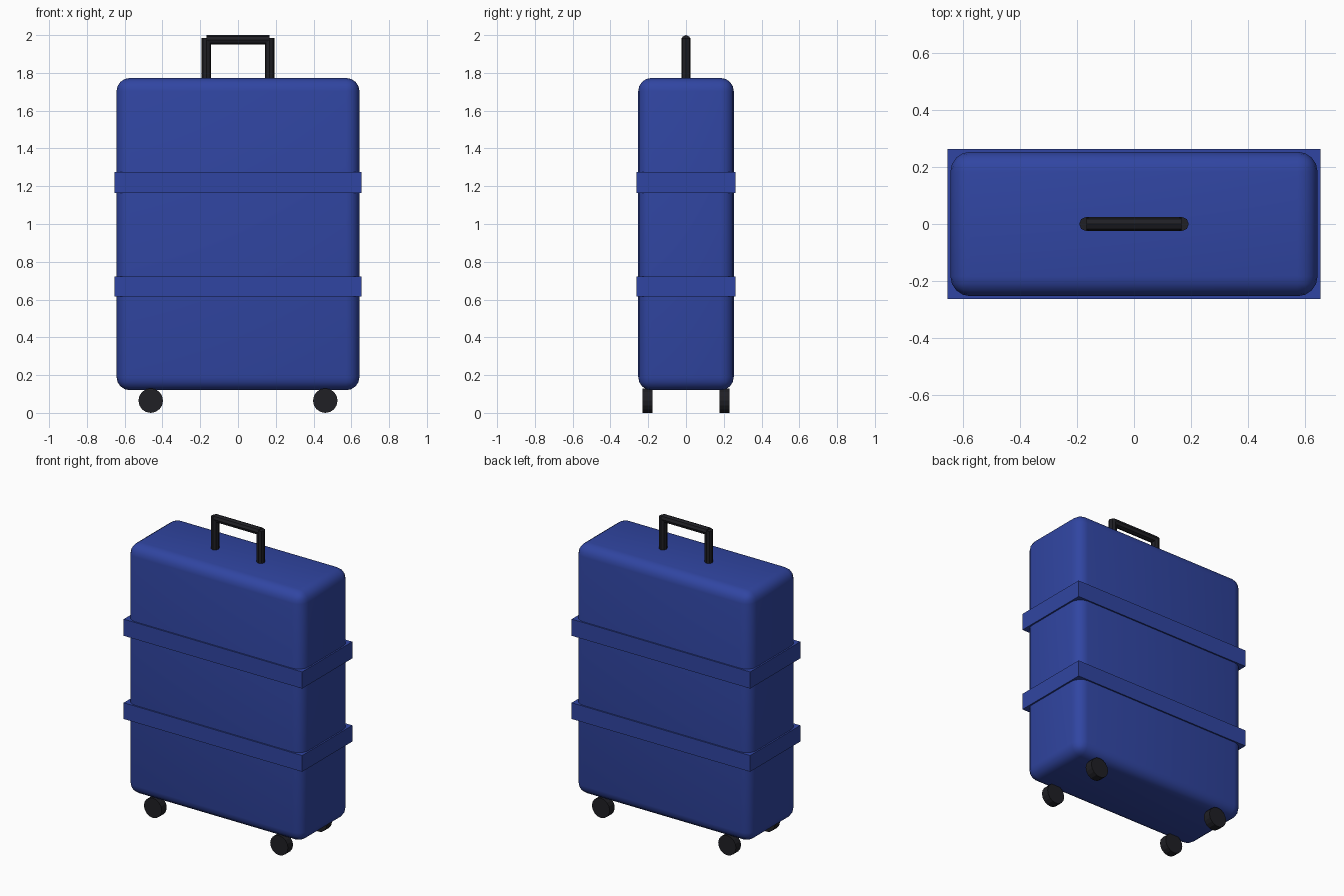
import bpy
import math

cube = bpy.data.objects.get("Cube")
if cube:
    bpy.data.objects.remove(cube, do_unlink=True)


def make_material(name, rgb):
    mat = bpy.data.materials.new(name)
    mat.use_nodes = True
    mat.diffuse_color = (*rgb, 1)
    bsdf = next(n for n in mat.node_tree.nodes if n.type == "BSDF_PRINCIPLED")
    bsdf.inputs["Base Color"].default_value = (*rgb, 1)
    return mat


BLUE = make_material("blue shell", (0.03, 0.06, 0.36))
BLACK = make_material("black plastic", (0.014, 0.014, 0.018))


def box(name, half_x, half_y, low, high, mat):
    bpy.ops.mesh.primitive_cube_add(size=2, location=(0, 0, (low + high) / 2))
    obj = bpy.context.object
    obj.name = name
    obj.scale = (half_x, half_y, (high - low) / 2)
    bpy.ops.object.transform_apply(location=False, rotation=False, scale=True)
    obj.data.materials.append(mat)
    return obj


def cylinder(name, radius, length, location, sides, rotation=(0, 0, 0)):
    bpy.ops.mesh.primitive_cylinder_add(vertices=sides, radius=radius, depth=length,
                                        location=location, rotation=rotation)
    obj = bpy.context.object
    obj.name = name
    obj.data.materials.append(BLACK)
    return obj


# Rounded case
case = box("case", 0.643, 0.253, 0.12, 1.773, BLUE)
bevel = case.modifiers.new("rounded edges", "BEVEL")
bevel.width = 0.07
bevel.segments = 4
bpy.ops.object.modifier_apply(modifier=bevel.name)
bpy.ops.object.shade_smooth_by_angle(angle=math.radians(30))

# Square-cornered bands around the case
box("lower_band", 0.653, 0.262, 0.615, 0.722, BLUE)
box("upper_band", 0.653, 0.262, 1.165, 1.275, BLUE)

# Handle: two posts and a crossbar
quarter = math.pi / 2
for side, x in (("left", 0.167), ("right", -0.167)):
    cylinder(f"{side}_handle_post", 0.025, 0.245, (x, 0, 1.8635), 8)
cylinder("handle_grip", 0.025, 0.334, (0, 0, 1.975), 8, (0, quarter, 0))

# Four wheels turning about the depth axis
for side, x in (("left", 0.462), ("right", -0.462)):
    for end, y in (("front", -0.204), ("back", 0.204)):
        cylinder(f"{end}_{side}_wheel", 0.065, 0.053, (x, y, 0.065), 16, (quarter, 0, 0))
